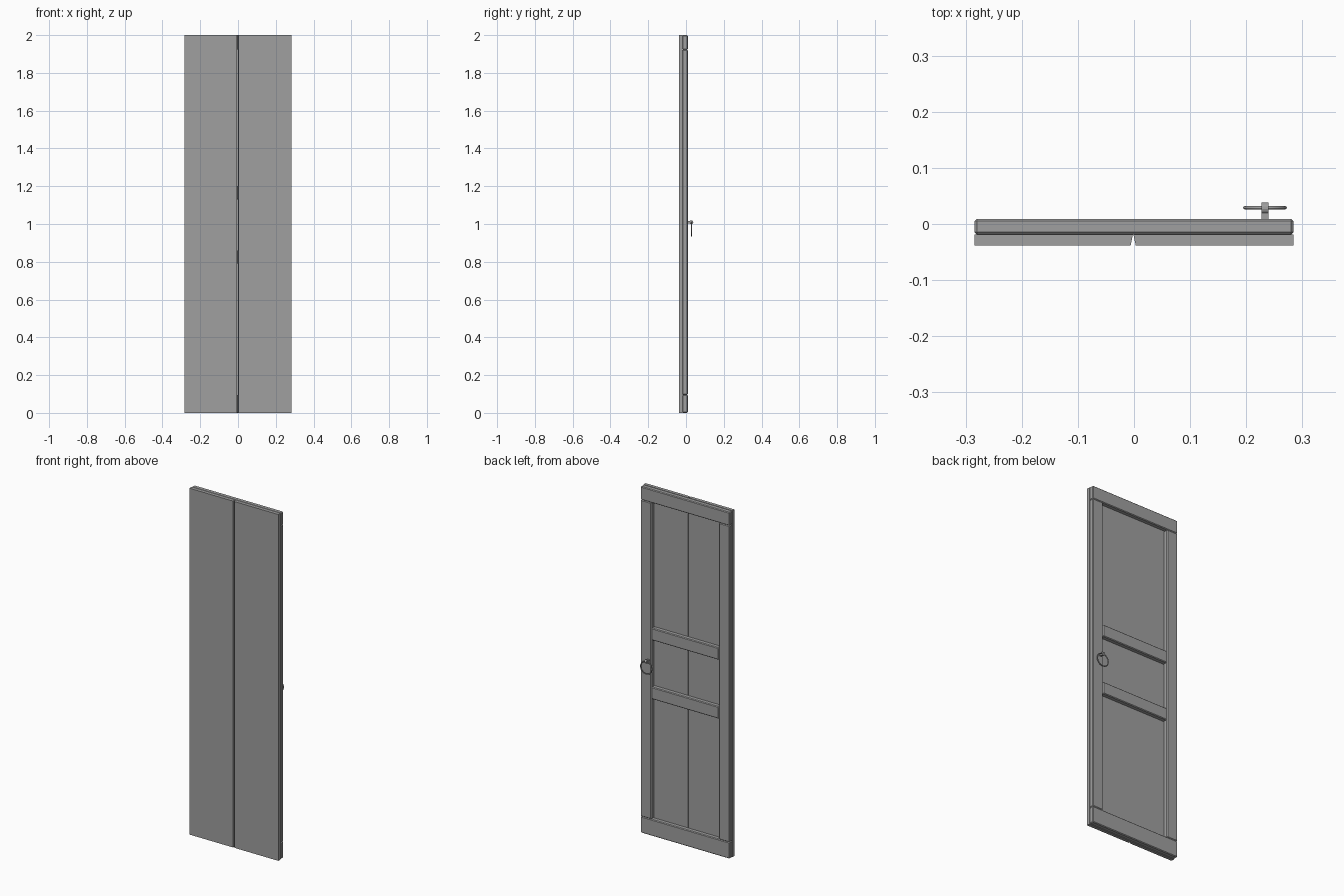
import bpy, bmesh, math

cube = bpy.data.objects.get("Cube")
if cube:
    bpy.data.objects.remove(cube, do_unlink=True)

grey = bpy.data.materials.new("plain_grey")
grey.use_nodes = True
grey.diffuse_color = (0.35, 0.35, 0.35, 1)
grey.node_tree.nodes["Principled BSDF"].inputs["Base Color"].default_value = (0.35, 0.35, 0.35, 1)

HALF = 0.284                 # half the door width
FRONT, MID, BACK = -0.038, -0.0187, 0.0093
STILE = 0.215                # inner edge of the upright frame members
BOTTOM, TOP = 0.095, 1.923   # inner edges of the end rails


def finish(name, bm):
    bmesh.ops.recalc_face_normals(bm, faces=bm.faces)
    mesh = bpy.data.meshes.new(name)
    bm.to_mesh(mesh)
    bm.free()
    mesh.materials.append(grey)
    ob = bpy.data.objects.new(name, mesh)
    bpy.context.collection.objects.link(ob)
    return ob


def prism(name, profile, push):
    """Extrude a closed 3D profile along the vector push."""
    bm = bmesh.new()
    face = bm.faces.new([bm.verts.new(p) for p in profile])
    ext = bmesh.ops.extrude_face_region(bm, geom=[face])
    verts = [g for g in ext["geom"] if isinstance(g, bmesh.types.BMVert)]
    bmesh.ops.translate(bm, verts=verts, vec=push)
    return finish(name, bm)


def beam(name, x0, x1, z0, z1):
    """Frame member with chamfered edges."""
    ob = prism(name, [(x0, MID, z0), (x1, MID, z0), (x1, BACK, z0), (x0, BACK, z0)],
               (0, 0, z1 - z0))
    mod = ob.modifiers.new("chamfer", "BEVEL")
    mod.width = 0.004
    mod.segments = 1


# Two front planks with a tapered groove between them
prism("right_plank", [(-HALF, FRONT, 0), (-0.006, FRONT, 0), (-0.002, MID, 0), (-HALF, MID, 0)], (0, 0, 2))
prism("left_plank", [(HALF, FRONT, 0), (0.003, FRONT, 0), (-0.001, MID, 0), (HALF, MID, 0)], (0, 0, 2))

# Frame on the back of the planks
beam("bottom_rail", -HALF, HALF, 0, BOTTOM)
beam("top_rail", -HALF, HALF, TOP, 2)
beam("right_stile", -HALF, -STILE, BOTTOM, TOP)
beam("left_stile", STILE, HALF, BOTTOM, TOP)
beam("lower_middle_rail", -STILE, STILE, 0.79, 0.86)
beam("upper_middle_rail", -STILE, STILE, 1.13, 1.2)

# Handle bracket: narrow arm ending in a rounded eye
HX, HY, HZ, R = 0.2335, 0.028, 1.009, 0.0105
w = 0.006
profile = [(HX - w, BACK, HZ - 0.006)]
for i in range(13):
    a = math.radians(-145 + 290 * i / 12)
    profile.append((HX - w, HY + R * math.cos(a), HZ + R * math.sin(a)))
profile.append((HX - w, BACK, HZ + 0.006))
prism("handle_bracket", profile, (2 * w, 0, 0))

# Hanging pull ring
bpy.ops.mesh.primitive_torus_add(major_segments=32, minor_segments=8, major_radius=0.036,
                                 minor_radius=0.003, location=(HX, HY + 0.001, HZ - 0.036),
                                 rotation=(math.pi / 2, 0, 0))
ring = bpy.context.object
ring.name = "handle_ring"
ring.data.materials.append(grey)
bpy.ops.object.shade_smooth_by_angle(angle=math.radians(50))
